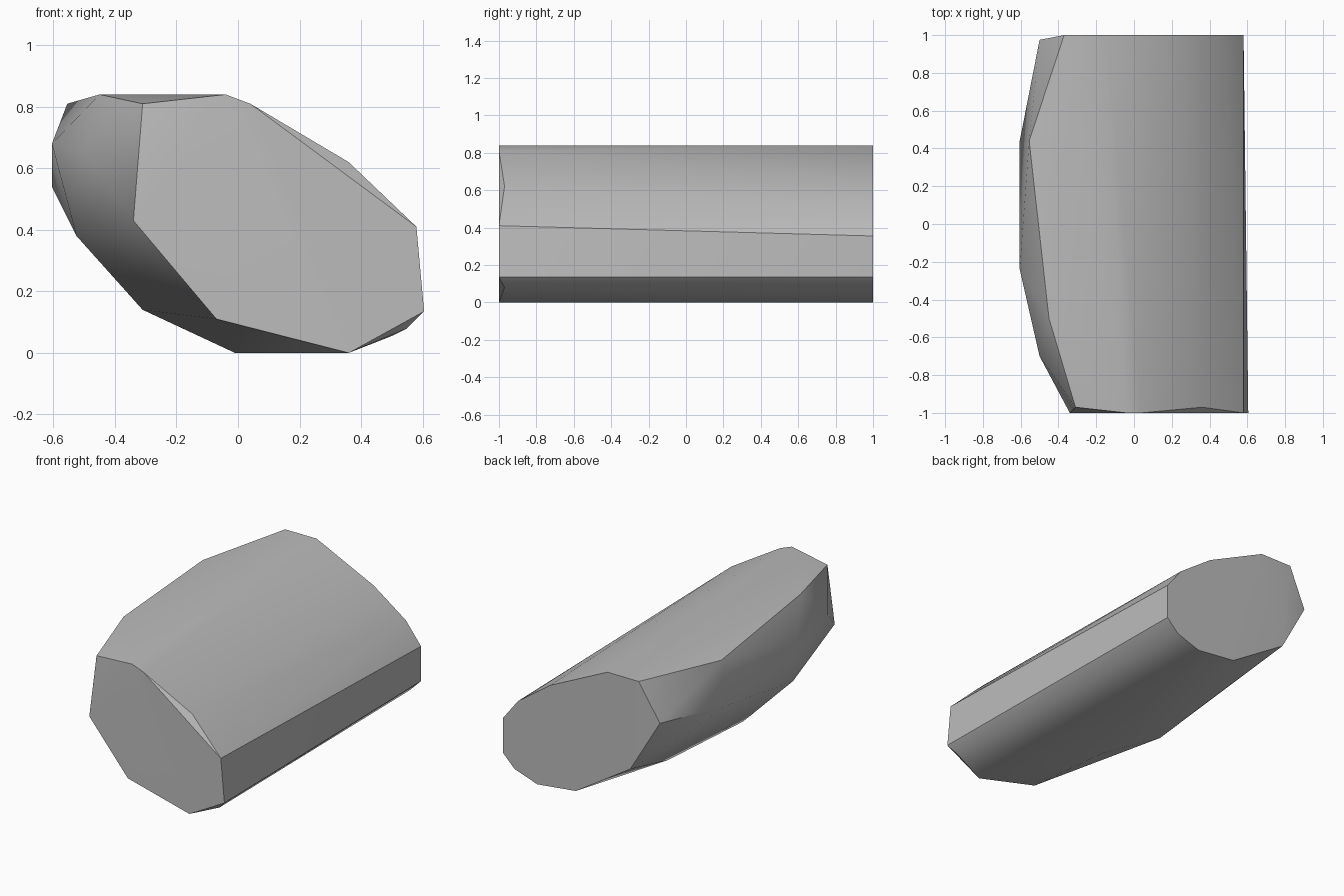
import bpy, bmesh, math

cube = bpy.data.objects.get("Cube")
if cube:
    bpy.data.objects.remove(cube, do_unlink=True)

grey = bpy.data.materials.new("stone_grey")
grey.use_nodes = True
colour = (0.5, 0.5, 0.5, 1)
grey.diffuse_color = colour
grey.node_tree.nodes["Principled BSDF"].inputs["Base Color"].default_value = colour

# front end outline (x, z), with three slightly set-back corners
front = [(-.34, .43), (-.07, .11), (.36, 0), (.605, .135), (.58, .41), (.04, .81), (-.04, .84)]
front_setback = [(-.31, .81), (.36, .62), (.55, .08)]
# back end outline (x, z)
back = [(.58, .355), (.58, .135), (.5, .055), (.34, 0), (.07, .03), (-.31, .27),
        (-.37, .84), (-.15, .84), (.25, .65), (.475, .49)]
# bulging side (x, y, z)
bulge = [(-.5, .975, .6), (-.555, .44, .81), (-.605, .44, .54), (-.45, -.5, .84),
         (-.605, -.24, .68), (-.5, -.7, .65), (-.525, -.32, .38),
         (-.31, -.13, .14), (-.19, .45, .085), (-.01, -.3, 0)]

points = [(x, -1, z) for x, z in front]
points += [(x, -.97, z) for x, z in front_setback]
points += [(x, 1, z) for x, z in back]
points += bulge

# wrap the outlines in one convex faceted body
bm = bmesh.new()
for p in points:
    bm.verts.new(p)
bmesh.ops.convex_hull(bm, input=bm.verts[:])
bmesh.ops.delete(bm, geom=[v for v in bm.verts if not v.link_faces], context='VERTS')
bmesh.ops.recalc_face_normals(bm, faces=bm.faces[:])
mesh = bpy.data.meshes.new("stone_block")
bm.to_mesh(mesh)
bm.free()
mesh.materials.append(grey)

block = bpy.data.objects.new("stone_block", mesh)
bpy.context.collection.objects.link(block)
bpy.ops.object.select_all(action='DESELECT')
block.select_set(True)
bpy.context.view_layer.objects.active = block
bpy.ops.object.shade_smooth_by_angle(angle=math.radians(30))
